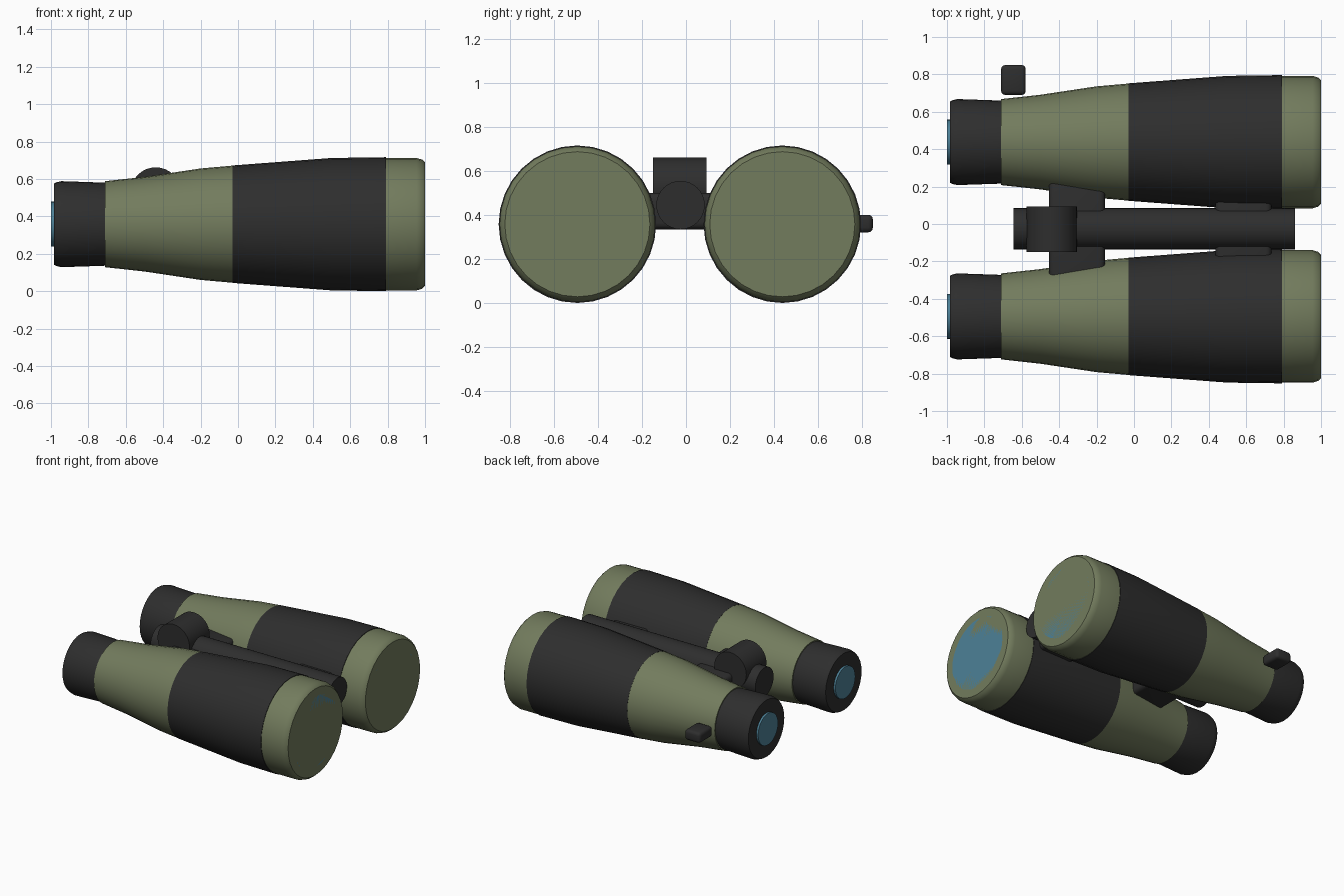
import bpy, bmesh, math
from mathutils import Matrix

cube = bpy.data.objects.get("Cube")
if cube:
    bpy.data.objects.remove(cube, do_unlink=True)


def material(name, rgb):
    mat = bpy.data.materials.new(name)
    mat.use_nodes = True
    mat.diffuse_color = (*rgb, 1)
    mat.node_tree.nodes["Principled BSDF"].inputs["Base Color"].default_value = (*rgb, 1)
    return mat


GREEN = material("olive green", (0.17, 0.2, 0.11))
BLACK = material("black rubber", (0.027, 0.027, 0.027))
GLASS = material("blue glass", (0.075, 0.22, 0.31))

AXIS_Z = 0.358
SIDES = 32


def finish(name, bm, mat, location, angle=35):
    bmesh.ops.recalc_face_normals(bm, faces=bm.faces)
    mesh = bpy.data.meshes.new(name)
    bm.to_mesh(mesh)
    bm.free()
    mesh.materials.append(mat)
    obj = bpy.data.objects.new(name, mesh)
    obj.location = location
    bpy.context.collection.objects.link(obj)
    bpy.ops.object.select_all(action="DESELECT")
    obj.select_set(True)
    bpy.context.view_layer.objects.active = obj
    bpy.ops.object.shade_smooth_by_angle(angle=math.radians(angle))
    return obj


def lathe(name, profile, mat, y, z, turn=0):
    """Closed solid turned about the x axis from (x, radius) points."""
    bm = bmesh.new()
    rings = []
    for x, r in profile:
        angles = [2 * math.pi * i / SIDES for i in range(SIDES)]
        rings.append([bm.verts.new((x, r * math.cos(a), r * math.sin(a))) for a in angles])
    for a, b in zip(rings, rings[1:]):
        for i in range(SIDES):
            j = (i + 1) % SIDES
            bm.faces.new((a[i], a[j], b[j], b[i]))
    bm.faces.new(rings[0])
    bm.faces.new(rings[-1])
    return finish(name, bm, mat, (0, y, z))


def rounded_box(name, size, location, bevel):
    bm = bmesh.new()
    bmesh.ops.create_cube(bm, size=1, matrix=Matrix.Diagonal((*size, 1)))
    bmesh.ops.bevel(bm, geom=bm.edges[:], offset=bevel, segments=3, profile=0.5, affect="EDGES")
    return finish(name, bm, BLACK, location)


# Two barrels, each from eyepiece to front ring
BARREL_PARTS = [
    ("eyepiece_lens", GLASS, [(-1, 0.12), (-0.97, 0.12)]),
    ("eyepiece", BLACK, [(-0.985, 0.217), (-0.97, 0.224), (-0.945, 0.23), (-0.71, 0.222)]),
    ("rear_barrel", GREEN, [(-0.71, 0.23), (-0.5, 0.253), (-0.2, 0.298), (-0.03, 0.313)]),
    ("grip", BLACK, [(-0.03, 0.314), (0.5, 0.354), (0.79, 0.358)]),
    ("front_ring", GREEN, [(0.79, 0.354), (0.955, 0.354), (0.985, 0.345), (1, 0.33)]),
    ("front_lens", GLASS, [(0.97, 0.27), (1, 0.27)]),
]
for side, y in (("left", 0.438), ("right", -0.494)):
    for part, mat, profile in BARREL_PARTS:
        lathe(f"{side}_{part}", profile, mat, y, AXIS_Z)

# Central hinge shaft
lathe("hinge_shaft", [(-0.645, 0.11), (0.86, 0.11)], BLACK, -0.025, 0.445)

# Focus wheel, lying across the shaft
bm = bmesh.new()
bmesh.ops.create_cone(bm, cap_ends=True, segments=SIDES, radius1=0.135, radius2=0.135,
                      depth=0.243, matrix=Matrix.Rotation(math.pi / 2, 4, "X"))
finish("focus_wheel", bm, BLACK, (-0.44, -0.028, 0.527))

# Bridges joining the barrels
for name, x in (("rear_bridge", -0.305), ("front_bridge", 0.585)):
    rounded_box(name, (0.3, 0.6, 0.165), (x, -0.028, 0.4175), 0.03)

# Small adjustment knob
rounded_box("adjustment_knob", (0.132, 0.16, 0.08), (-0.645, 0.77, 0.361), 0.022)
